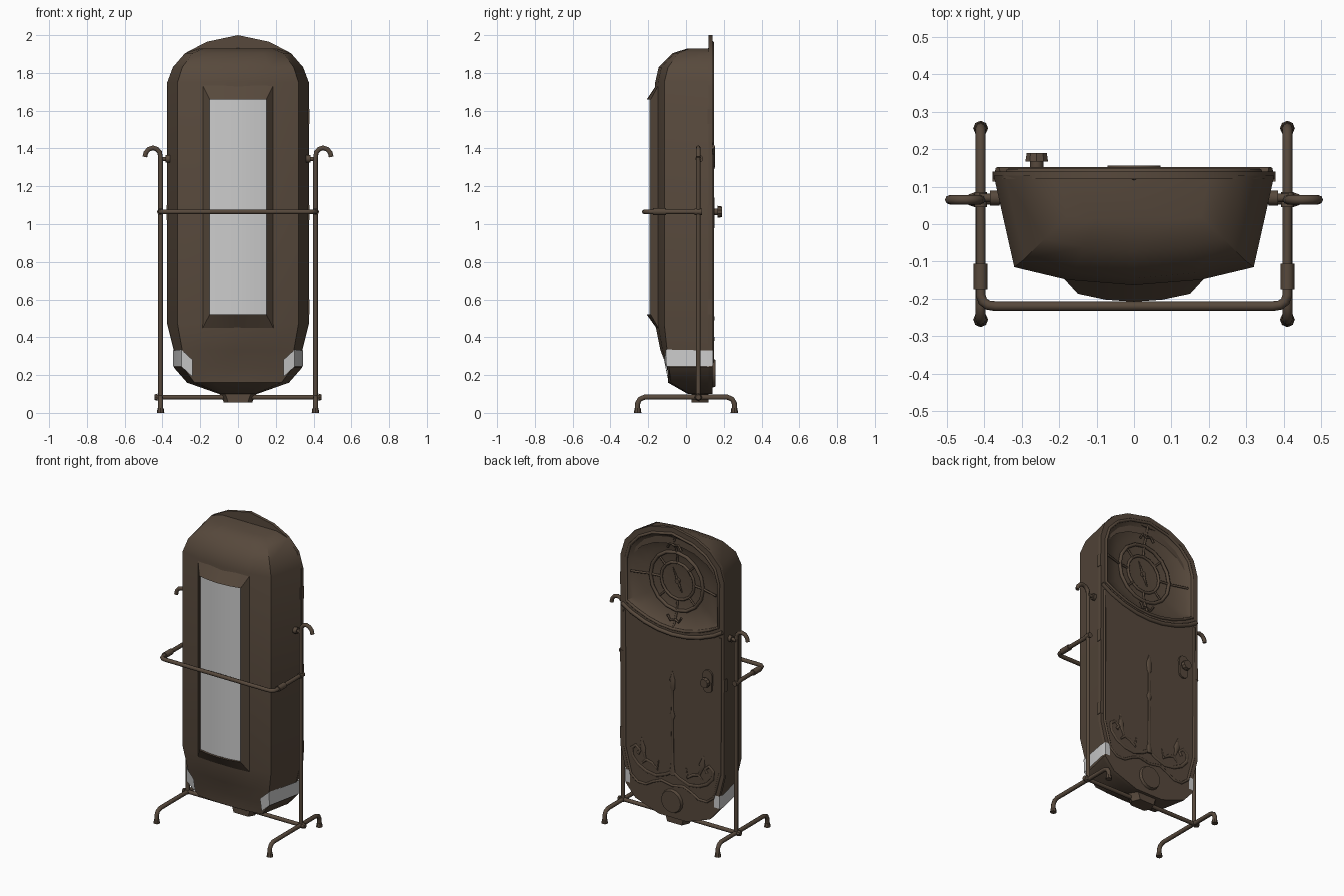
import bpy, bmesh, math
from mathutils import Vector

if "Cube" in bpy.data.objects:
    bpy.data.objects.remove(bpy.data.objects["Cube"])

brown = bpy.data.materials.new("dark_bronze")
brown.diffuse_color = (0.095, 0.066, 0.045, 1)
brown.use_nodes = True
brown.node_tree.nodes["Principled BSDF"].inputs["Base Color"].default_value = brown.diffuse_color


def finish(ob, mat=brown, angle=35):
    if mat:
        ob.data.materials.append(mat)
    bpy.ops.object.select_all(action='DESELECT')
    ob.select_set(True)
    bpy.context.view_layer.objects.active = ob
    if ob.type == 'CURVE':
        bpy.ops.object.convert(target='MESH')
    bpy.ops.object.shade_smooth_by_angle(angle=math.radians(angle))
    return bpy.context.view_layer.objects.active


def mesh(name, verts, faces, mat=brown, angle=35):
    bm = bmesh.new()
    vs = [bm.verts.new(v) for v in verts]
    for f in faces:
        bm.faces.new([vs[i] for i in f])
    bmesh.ops.remove_doubles(bm, verts=bm.verts, dist=1e-5)
    bmesh.ops.recalc_face_normals(bm, faces=bm.faces)
    me = bpy.data.meshes.new(name)
    bm.to_mesh(me)
    bm.free()
    ob = bpy.data.objects.new(name, me)
    bpy.context.collection.objects.link(ob)
    return finish(ob, mat, angle)


def bridge(a, b, n, closed=True):
    return [(a + i, a + (i + 1) % n, b + (i + 1) % n, b + i) for i in range(n if closed else n - 1)]


def pipe(name, pts, r, closed=False, radii=None, y=0, flat=1):
    cu = bpy.data.curves.new(name, 'CURVE')
    cu.dimensions = '3D'
    cu.bevel_depth, cu.bevel_resolution, cu.use_fill_caps = r, 2, True
    sp = cu.splines.new('POLY')
    sp.points.add(len(pts) - 1)
    for i, p in enumerate(pts):
        sp.points[i].co = (*p, 1)
        sp.points[i].radius = radii[i] if radii else 1
    sp.use_cyclic_u = closed
    ob = bpy.data.objects.new(name, cu)
    ob.location.y, ob.scale.y = y, flat
    bpy.context.collection.objects.link(ob)
    return finish(ob, angle=50)


def cyl(name, p1, p2, r1, r2=None, n=12):
    p1, p2 = Vector(p1), Vector(p2)
    bm = bmesh.new()
    bmesh.ops.create_cone(bm, cap_ends=True, segments=n, radius1=r1,
                          radius2=r1 if r2 is None else r2, depth=(p2 - p1).length)
    me = bpy.data.meshes.new(name)
    bm.to_mesh(me)
    bm.free()
    ob = bpy.data.objects.new(name, me)
    ob.location = (p1 + p2) / 2
    ob.rotation_euler = (p2 - p1).to_track_quat('Z', 'Y').to_euler()
    bpy.context.collection.objects.link(ob)
    return finish(ob)


def box(name, c, s):
    v = [(c[0] + i * s[0] / 2, c[1] + j * s[1] / 2, c[2] + k * s[2] / 2)
         for k in (-1, 1) for i, j in ((-1, -1), (1, -1), (1, 1), (-1, 1))]
    return mesh(name, v, [(0, 1, 2, 3), (4, 5, 6, 7)] + bridge(0, 4, 4))


# Pod shell: z, back half width, front half width, corner y, centre y
rows = [(1.93, .20, .18, .02, .01), (1.905, .28, .24, -.04, -.07), (1.83, .345, .295, -.095, -.145),
        (1.75, .375, .32, -.115, -.163), (.47, .375, .32, -.115, -.163), (.33, .34, .295, -.10, -.135),
        (.24, .34, .29, -.09, -.10), (.16, .27, .23, -.08, -.095), (.10, .10, .09, .02, .01)]
v, f = [], []
for z, wb, wf, ye, yc in rows:
    half = [(wb, .13), (wf, ye), (wf * .56, ye + (yc - ye) * .7)]
    v += [(x, y, z) for x, y in half] + [(0, yc, z)] + [(-x, y, z) for x, y in reversed(half)]
for i in range(len(rows) - 1):
    f += bridge(i * 7, i * 7 + 7, 7, False)
k = (len(rows) - 1) * 7
mesh("pod_shell", v, f + [tuple(range(7)), tuple(range(k, k + 7))])

# Window frame and pane, both bowed forward
cols = [-1, -.5, 0, .5, 1]


def win(hx, z0, z1, y, bow):
    top = [(c * hx, y - bow * (1 - c * c), z1) for c in cols]
    return top + [(x, yy, z0) for x, yy, _ in reversed(top)]


mesh("window_frame", win(.187, .45, 1.735, -.146, .012) + win(.15, .52, 1.66, -.187, .021)
     + win(.15, .52, 1.66, -.172, .021), bridge(0, 10, 10) + bridge(10, 20, 10), angle=25)
mesh("window_pane", win(.15, .52, 1.66, -.174, .018),
     [(i, i + 1, 8 - i, 9 - i) for i in range(4)], None)

# Door: flat lower leaf, dished upper part, thick edge
mir = lambda h: h + [(-x, z) for x, z in reversed(h) if x > 1e-6]
upper = [(0, 2.0), (.165, 1.965), (.27, 1.91), (.345, 1.83), (.375, 1.73), (.375, 1.41)]
arc = [(x, 1.30 + .11 * (x / .375) ** 2) for x in (.3, .2, .1, 0)]
low = [(.375, .47), (.34, .33), (.34, .24), (.27, .16), (.10, .10)]
outline, dish = mir(upper + low), mir(upper + arc)
dish = dish[:9] + [p for p in dish[9:] if p != (0, 1.30)] if dish.count((0, 1.30)) > 1 else dish
leaf = mir([(0, 1.30)] + arc[2::-1] + [(.375, 1.41)] + low)
n, m, cz = len(outline), len(dish), 1.63
v = [(x, .14, z) for x, z in outline] + [(x, .12, z) for x, z in outline]
v += [(x * .88, .12, 1.05 + (z - 1.05) * .88) for x, z in outline]
f = bridge(0, n, n) + bridge(n, 2 * n, n)
prof = [(1, .14), (.88, .14), (.80, .117), (.6, .094), (.4, .084), (.2, .079)]
b = len(v)
for s, y in prof:
    v += [(x * s, y, cz + (z - cz) * s) for x, z in dish]
for i in range(len(prof) - 1):
    f += bridge(b + i * m, b + (i + 1) * m, m)
f.append(tuple(range(b + 5 * m, b + 6 * m)))
b = len(v)
v += [(x, .14, z) for x, z in leaf]
mesh("door", v, f + [tuple(range(b, b + len(leaf)))])

# Door trim
pipe("dish_rim", [(x * .89, .14, cz + (z - cz) * .89) for x, z in dish], .009, True)
sag = arc[::-1] + [(.365, 1.41)]
pipe("door_divider", [(-x, .14, z) for x, z in sag[:0:-1]] + [(x, .14, z) for x, z in sag], .013)
border = [(0, .31), (.08, .325), (.14, .30), (.19, .27), (.25, .27), (.30, .31), (.345, .48), (.347, 1.37)]
pipe("leaf_border", [(-x, .14, z) for x, z in border[:0:-1]] + [(x, .14, z) for x, z in border], .008)

# Dial emblem in the dish
for name, r, y, w in (("dial_outer_ring", .19, .095, .011), ("dial_inner_ring", .12, .086, .009)):
    pipe(name, [(r * math.cos(a * math.pi / 8), y, cz + r * math.sin(a * math.pi / 8))
                for a in range(16)], w, True)
for dx, dz, l0, l1 in ((1, 0, .12, .31), (-1, 0, .12, .31), (0, 1, .12, .32), (0, -1, .12, .29)):
    pipe("dial_spoke", [(dx * l0, .086, cz + dz * l0), (dx * .2, .097, cz + dz * .2),
                        (dx * l1, .13, cz + dz * l1)], .007)
for a in range(4):
    t = math.pi / 4 + a * math.pi / 2
    pipe("dial_tick", [(r * math.cos(t), .09, cz + r * math.sin(t)) for r in (.12, .19)], .006)
for s in (-1, 1):
    for z, d in ((1.39, .02), (1.87, -.02)):
        pipe("dial_hook", [(0, .115, z), (s * .03, .118, z - d * .6), (s * .05, .12, z + d)], .007)
pipe("dial_needle", [(.035, .085, 1.71), (0, .085, cz), (-.03, .085, 1.56)], .009, radii=[.2, 1, .4])
cyl("dial_hub", (0, .075, cz), (0, .094, cz), .016)

# Spear and scroll ornament on the leaf
pipe("spear", [(0, 0, z) for z in (1.06, 1.0, .95, .93, .80, .77, .74, .46, .38)], .01, y=.14, flat=.5,
     radii=[.1, 2, 1.8, .8, .9, 1.9, .8, 1.1, 2.2])
main = [(0, .40), (.05, .37), (.12, .345), (.19, .355), (.25, .385), (.29, .43), (.295, .48),
        (.265, .505), (.235, .48), (.25, .455)]
for s in (-1, 1):
    pipe("scroll", [(s * x, 0, z) for x, z in main], .011, y=.14, flat=.6)
    pipe("scroll_branch", [(s * x, 0, z) for x, z in ((.10, .45), (.11, .39), (.15, .42), (.19, .43), (.22, .40))],
         .01, y=.14, flat=.6, radii=[.4, 1, 1, 1, .5])
    pipe("scroll_leaf", [(s * x, 0, z) for x, z in ((.19, .42), (.205, .46), (.215, .50), (.225, .57))],
         .01, y=.14, flat=.5, radii=[.7, 1, 2.2, .1])

# Round cap, bottom plug, handle, hinges
cyl("round_cap", (0, .13, .21), (0, .157, .21), .08, .07, 16)
plug = [[(sx * w, y, z) for sx, y in ((-1, .07), (-.7, .03), (.7, .03), (1, .07), (.7, .12), (-.7, .12))]
        for w, z in ((.11, .11), (.09, .09), (.075, .055))]
mesh("bottom_plug", sum(plug, []), bridge(0, 6, 6) + bridge(6, 12, 6) + [tuple(range(6)), tuple(range(12, 18))])
hp = [(-.26 + .035 * math.cos(i * math.pi / 6), 1.065 + .04 * (1 if i < 7 else -1)
       + .035 * math.sin(i * math.pi / 6)) for i in range(13)][:-1]
mesh("handle_plate", [(x, .13, z) for x, z in hp] + [(x, .152, z) for x, z in hp],
     bridge(0, 12, 12) + [tuple(range(12, 24))])
cyl("handle_stem", (-.26, .14, 1.065), (-.26, .17, 1.065), .018)
cyl("handle_knob", (-.26, .167, 1.065), (-.26, .19, 1.065), .032, .028, 10)
for z in (.56, 1.06, 1.57):
    box("hinge", (.368, .127, z), (.02, .028, .08))
box("latch", (-.368, .127, 1.06), (.02, .028, .08))

# Corner lamps
for s in (-1, 1):
    lamp = [(.305, .144, .25), (.342, .144, .25), (.344, .11, .245), (.300, -.104, .245), (.24, -.098, .19),
            (.305, .144, .33), (.342, .144, .33), (.344, .11, .33), (.300, -.107, .335), (.24, -.116, .28)]
    mesh("corner_lamp", [(s * x, y, z) for x, y, z in lamp], bridge(0, 5, 5, False), None, 20)

# Stand: posts with hooks, pivots, feet, cross beam and front rail
for s in (-1, 1):
    X = s * .41
    pipe("post_with_hook", [(X, .065, .07), (X, .065, 1.35)] + [(s * x, .065, z) for x, z in (
        (.415, 1.38), (.43, 1.397), (.45, 1.403), (.472, 1.396), (.488, 1.378), (.493, 1.355))], .0125)
    cyl("pivot", (s * .35, .07, 1.345), (s * .415, .07, 1.345), .011)
    cyl("pivot_collar", (s * .36, .07, 1.345), (s * .385, .07, 1.345), .02)
    pipe("foot_beam", [(X, -.258, .02), (X, -.256, .05), (X, -.245, .072), (X, -.22, .083),
                       (X, .22, .083), (X, .245, .072), (X, .256, .05), (X, .258, .02)], .0135)
    for t in (-1, 1):
        cyl("foot_cap", (X, t * .256, 0), (X, t * .256, .025), .02, .016, 8)
    cyl("beam_end", (s * .425, .065, .083), (s * .442, .065, .083), .02, .014, 8)
    cyl("rail_sleeve", (X, -.175, 1.065), (X, -.105, 1.065), .0185)
    cyl("rail_joint", (X, .045, 1.065), (X, .085, 1.065), .017)
cyl("cross_beam", (-.43, .065, .083), (.43, .065, .083), .0125)
rail = [(.41, .065), (.41, -.19), (.404, -.207), (.391, -.217), (.37, -.22)]
pipe("front_rail", [(x, y, 1.065) for x, y in rail] + [(-x, y, 1.065) for x, y in reversed(rail)], .013)
